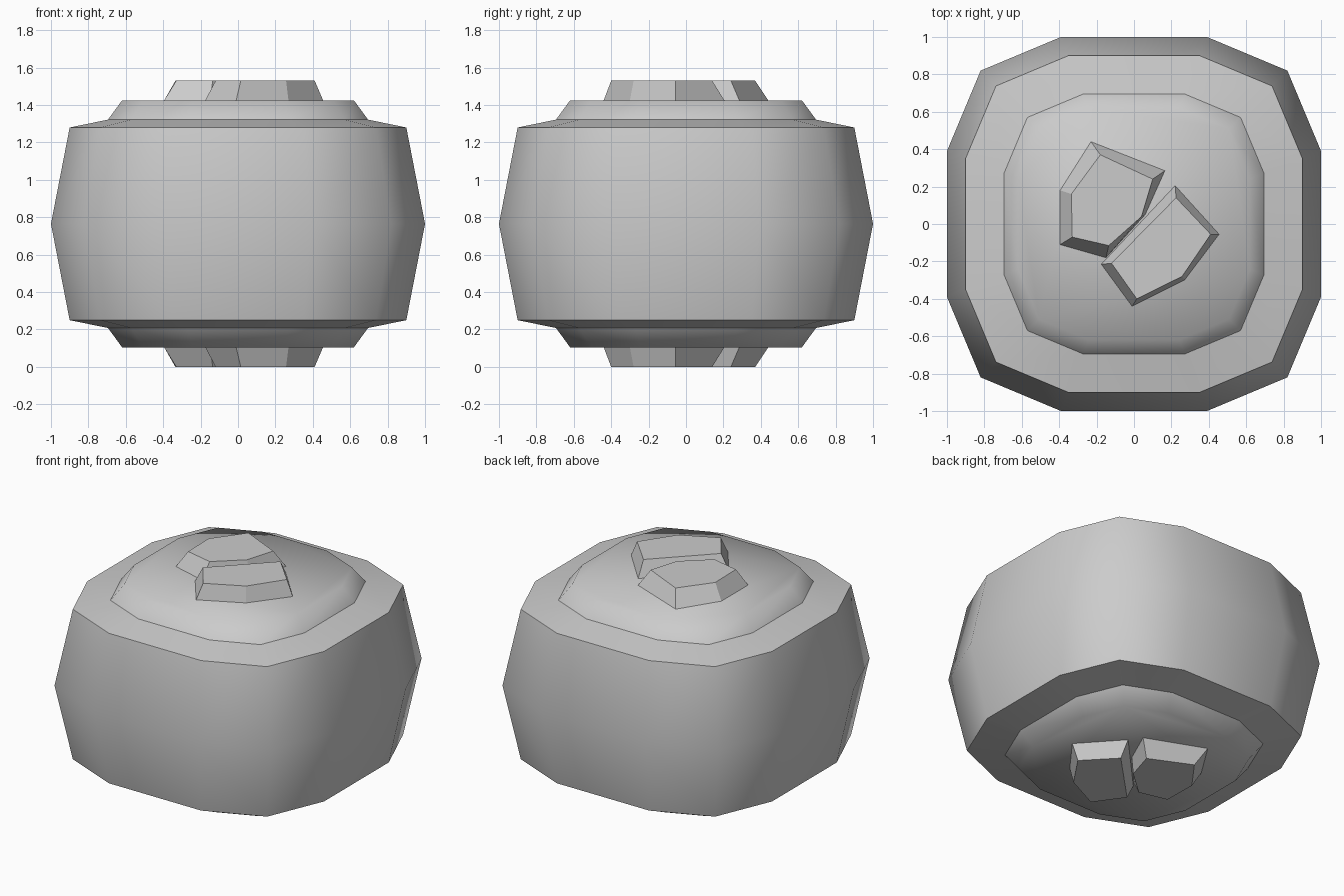
import bpy, bmesh

if "Cube" in bpy.data.objects:
    bpy.data.objects.remove(bpy.data.objects["Cube"])

MID = 0.765  # height of the horizontal mirror plane


def loft(name, rings, smooth=False, sharp=(), cap_start=False):
    """Loft matching rings upward, cap the top, mirror below the middle plane."""
    bm = bmesh.new()
    loops = [[bm.verts.new(p) for p in ring] for ring in rings]
    n = len(loops[0])
    for a, b in zip(loops, loops[1:]):
        for i in range(n):
            j = (i + 1) % n
            bm.faces.new((a[i], a[j], b[j], b[i]))
    bm.faces.new(loops[-1])
    if cap_start:
        bm.faces.new(loops[0][::-1])
    bmesh.ops.recalc_face_normals(bm, faces=bm.faces)
    for f in bm.faces:
        f.smooth = smooth
    for k in sharp:
        for i in range(n):
            bm.edges.get((loops[k][i], loops[k][(i + 1) % n])).smooth = False
    me = bpy.data.meshes.new(name)
    bm.to_mesh(me)
    bm.free()
    ob = bpy.data.objects.new(name, me)
    bpy.context.collection.objects.link(ob)
    ob.location.z = MID
    mod = ob.modifiers.new("Mirror", 'MIRROR')
    mod.use_axis = (False, False, True)
    return ob


# Twelve-sided rounded-square outline, counter-clockwise
corner = [(1, 0.39), (0.82, 0.82), (0.39, 1)]
outline = []
for _ in range(4):
    outline += corner
    corner = [(-y, x) for x, y in corner]


def ring(scale, z, pts=outline):
    return [(x * scale, y * scale, z - MID) for x, y in pts]


# Bulging body with sloped rim and raised smooth end plate
body = loft("body",
            [ring(1, MID), ring(0.9, 1.28), ring(0.695, 1.322), ring(0.62, 1.425)],
            smooth=True, sharp=(1, 2))
# The hollow shell closes itself at the mirror plane


# Tapered stubs on both end plates: (base outline, top outline)
stubs = {
    "left_stub": (
        [(-0.23, 0.44), (-0.395, 0.18), (-0.395, -0.11), (-0.15, -0.18), (0.06, 0.05), (0.165, 0.285)],
        [(-0.18, 0.37), (-0.335, 0.16), (-0.33, -0.07), (-0.135, -0.115), (0.04, 0.04), (0.10, 0.24)]),
    "right_stub": (
        [(0.22, 0.205), (-0.175, -0.215), (-0.01, -0.44), (0.27, -0.30), (0.455, -0.055)],
        [(0.225, 0.14), (-0.12, -0.21), (0.015, -0.40), (0.257, -0.28), (0.41, -0.055)]),
}
for name, (base, top) in stubs.items():
    loft(name, [ring(1, 1.425, base), ring(1, 1.53, top)], cap_start=True)
